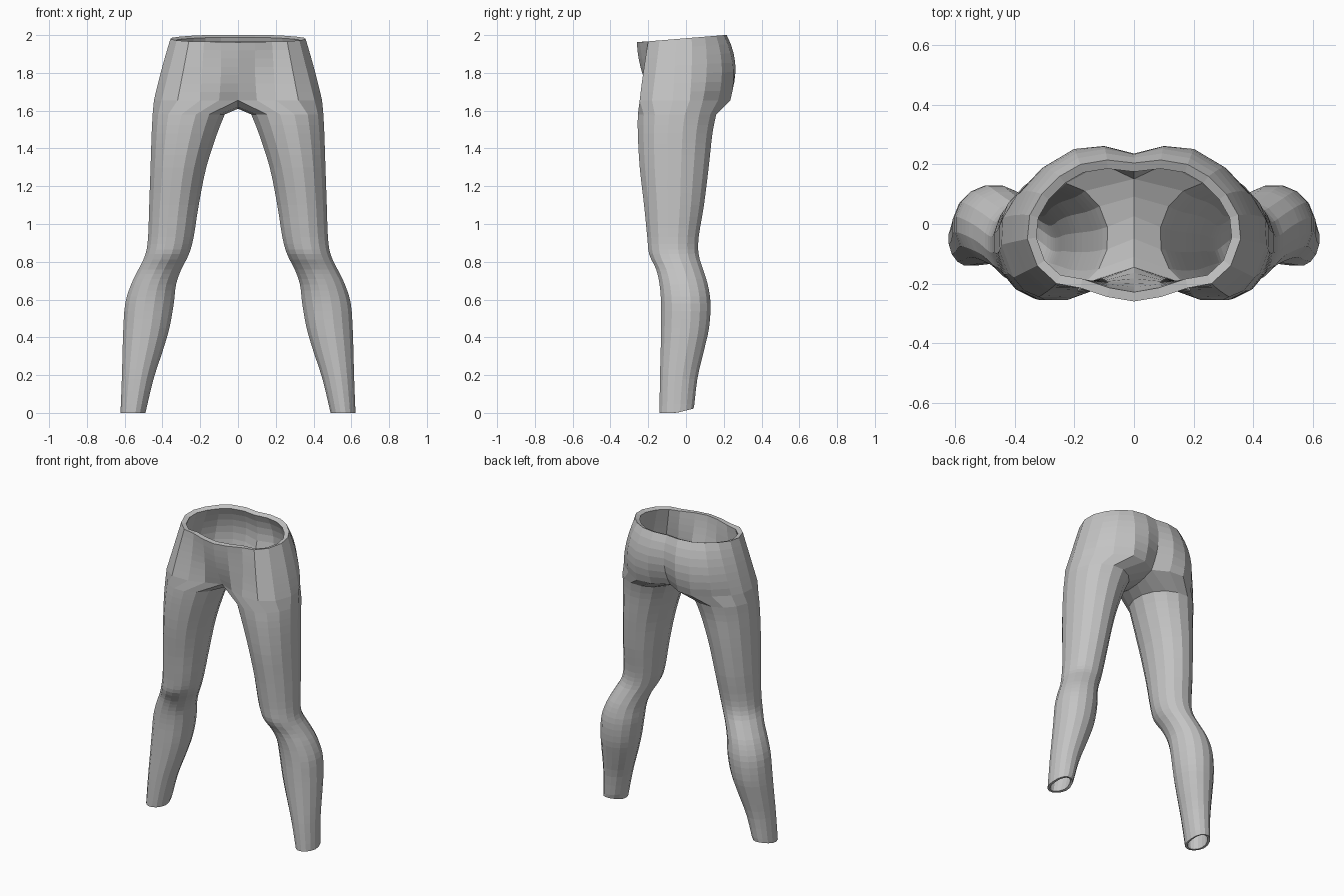
import bpy, bmesh, math

cube = bpy.data.objects.get("Cube")
if cube:
    bpy.data.objects.remove(cube)

# Half outlines of the pelvis, from front centre around the side to back centre
WAIST = [(0, -.26), (.09, -.245), (.18, -.215), (.26, -.2), (.325, -.14), (.358, -.05),
         (.35, .03), (.31, .1), (.25, .16), (.18, .2), (.09, .215), (0, .205)]
HIP = [(0, -.235), (.09, -.225), (.19, -.22), (.29, -.225), (.365, -.16), (.405, -.06),
       (.4, .03), (.365, .11), (.3, .19), (.2, .25), (.1, .262), (0, .235)]
SEAT = [(0, -.17), (.1, -.21), (.2, -.245), (.32, -.245), (.405, -.18), (.445, -.07),
        (.44, .02), (.4, .09), (.31, .17), (.2, .235), (.1, .225), (0, .17)]
# Crotch seam, back to front, as (y, z)
CROTCH = [(.1, 1.63), (.03, 1.615), (-.05, 1.61), (-.12, 1.62)]
# Leg sections: height, inner x, outer x, front y, back y
LEG = [(1.58, .07, .452, -.255, .16), (1.48, .11, .457, -.255, .14),
       (1.3, .168, .463, -.245, .12), (1.1, .208, .47, -.222, .095),
       (.93, .235, .476, -.205, .067), (.84, .26, .49, -.195, .067),
       (.76, .3, .527, -.158, .09), (.68, .328, .566, -.14, .115),
       (.58, .34, .597, -.132, .13), (.45, .363, .607, -.132, .122),
       (.33, .398, .611, -.134, .095), (.18, .447, .615, -.138, .06),
       (0, .49, .622, -.14, .04)]
SIDES = len(WAIST) + len(CROTCH)
PELVIS_ROWS = 7
SUBROWS = 3


def pelvis_ring(t):
    """Blend waist, hip and seat outlines with a quadratic through all three."""
    wa, wb, wc = (1 - t) * (1 - 2 * t), 4 * t * (1 - t), t * (2 * t - 1)
    ring = []
    for a, b, c in zip(WAIST, HIP, SEAT):
        x, y = (wa * a[k] + wb * b[k] + wc * c[k] for k in (0, 1))
        rim = 1.962 + .082 * (y + .26)
        ring.append((x, y, rim + (1.655 - rim) * t))
    return ring


def leg_ring(z, inner, outer, front, back):
    """Closed oval, its first point at the inner front."""
    step = math.tau / SIDES
    grow = 1 / math.cos(step / 2)
    ring = []
    for i in range(SIDES):
        a = math.pi + step * (i + (len(CROTCH) + 1) / 2)
        x = (inner + outer) / 2 + (outer - inner) / 2 * grow * math.cos(a)
        y = (front + back) / 2 + (back - front) / 2 * grow * math.sin(a)
        hem = max(0, y + .05) * .25 if z < .01 else 0
        ring.append((x, y, z + hem))
    return ring


def smooth_rows(rows):
    """Catmull-Rom rows between the given sections."""
    out = []
    for i in range(len(rows) - 1):
        quad = [rows[max(i - 1, 0)], rows[i], rows[i + 1], rows[min(i + 2, len(rows) - 1)]]
        for s in range(SUBROWS):
            t = s / SUBROWS
            out.append([b + .5 * t * (c - a + t * (2 * a - 5 * b + 4 * c - d
                        + t * (3 * (b - c) + d - a))) for a, b, c, d in zip(*quad)])
    return out + [rows[-1]]


def bridge(bm, upper, lower, closed):
    n = len(upper)
    for i in range(n if closed else n - 1):
        j = (i + 1) % n
        bm.faces.new((lower[i], lower[j], upper[j], upper[i]))


bm = bmesh.new()


def add(points):
    return [bm.verts.new(p) for p in points]


# Pelvis half
pelvis = [add(pelvis_ring(r / PELVIS_ROWS)) for r in range(PELVIS_ROWS + 1)]
for up, low in zip(pelvis, pelvis[1:]):
    bridge(bm, up, low, False)

# Leg, starting from the seat outline closed by the crotch seam
loops = [pelvis[-1] + add((0, y, z) for y, z in CROTCH)]
loops += [add(leg_ring(*row)) for row in smooth_rows(LEG)]
for up, low in zip(loops, loops[1:]):
    bridge(bm, up, low, True)

mesh = bpy.data.meshes.new("leggings")
bm.to_mesh(mesh)
bm.free()
leggings = bpy.data.objects.new("leggings", mesh)
bpy.context.collection.objects.link(leggings)

# Cloth is thicker at the waist than at the ankles
group = leggings.vertex_groups.new(name="cloth_thickness")
for v in mesh.vertices:
    group.add([v.index], min(1, .5 + v.co.z / 4), "REPLACE")

mirror = leggings.modifiers.new("other_half", "MIRROR")
mirror.use_clip = True
mirror.merge_threshold = .001
cloth = leggings.modifiers.new("cloth", "SOLIDIFY")
cloth.thickness = .032
cloth.offset = -1
cloth.vertex_group = group.name

# Plain grey cloth
grey = bpy.data.materials.new("grey_cloth")
grey.use_nodes = True
colour = (.55, .55, .55, 1)
grey.diffuse_color = colour
grey.node_tree.nodes["Principled BSDF"].inputs["Base Color"].default_value = colour
mesh.materials.append(grey)
